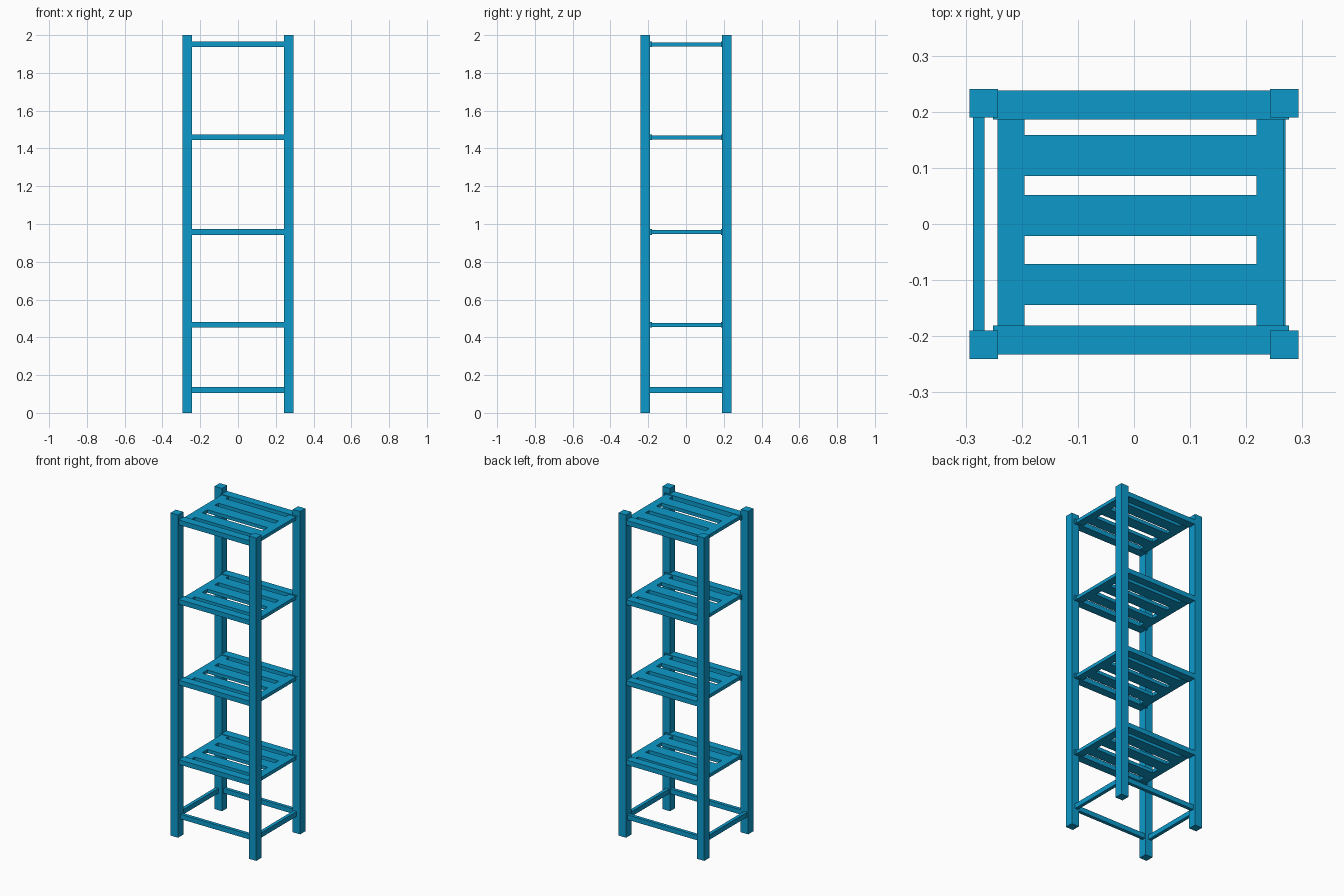
import bpy

if "Cube" in bpy.data.objects:
    bpy.data.objects.remove(bpy.data.objects["Cube"])

# Single painted finish
blue = bpy.data.materials.new("blue_paint")
blue.use_nodes = True
colour = (0.004, 0.323, 0.597, 1)
blue.diffuse_color = colour
blue.node_tree.nodes["Principled BSDF"].inputs["Base Color"].default_value = colour


def box(name, x, y, z):
    """Box spanning the (low, high) range given on each axis."""
    spans = (x, y, z)
    bpy.ops.mesh.primitive_cube_add(size=1, location=[(a + b) / 2 for a, b in spans])
    ob = bpy.context.object
    ob.name = name
    ob.scale = [b - a for a, b in spans]
    bpy.ops.object.transform_apply(location=False, rotation=False, scale=True)
    ob.data.materials.append(blue)
    return ob


def around(centre, thickness):
    return (centre - thickness / 2, centre + thickness / 2)


# Four square posts
for side, cx in (("right", -0.268), ("left", 0.268)):
    for end, cy in (("front", -0.215), ("back", 0.215)):
        box(f"{end}_{side}_post", around(cx, 0.051), around(cy, 0.051), (0, 2))

# Four slatted shelves
for i, z in enumerate((0.466, 0.958, 1.459, 1.951), 1):
    rail_z, slat_z = around(z, 0.03), around(z, 0.021)
    box(f"shelf_{i}_front_rail", (-0.251, 0.276), (-0.233, -0.181), rail_z)
    box(f"shelf_{i}_back_rail", (-0.251, 0.276), (0.186, 0.238), rail_z)
    box(f"shelf_{i}_right_side", (-0.243, -0.195), (-0.181, 0.186), slat_z)
    box(f"shelf_{i}_left_side", (0.218, 0.266), (-0.181, 0.186), slat_z)
    for j, y in enumerate((-0.108, 0.015, 0.122), 1):
        box(f"shelf_{i}_slat_{j}", (-0.195, 0.218), around(y, 0.073), slat_z)

# Thin stretchers near the floor
low_z = around(0.121, 0.03)
box("front_stretcher", (-0.243, 0.243), around(-0.205, 0.021), low_z)
box("back_stretcher", (-0.243, 0.243), around(0.215, 0.021), low_z)
box("right_stretcher", (-0.287, -0.266), (-0.19, 0.19), low_z)
box("left_stretcher", (0.249, 0.27), (-0.19, 0.19), low_z)
